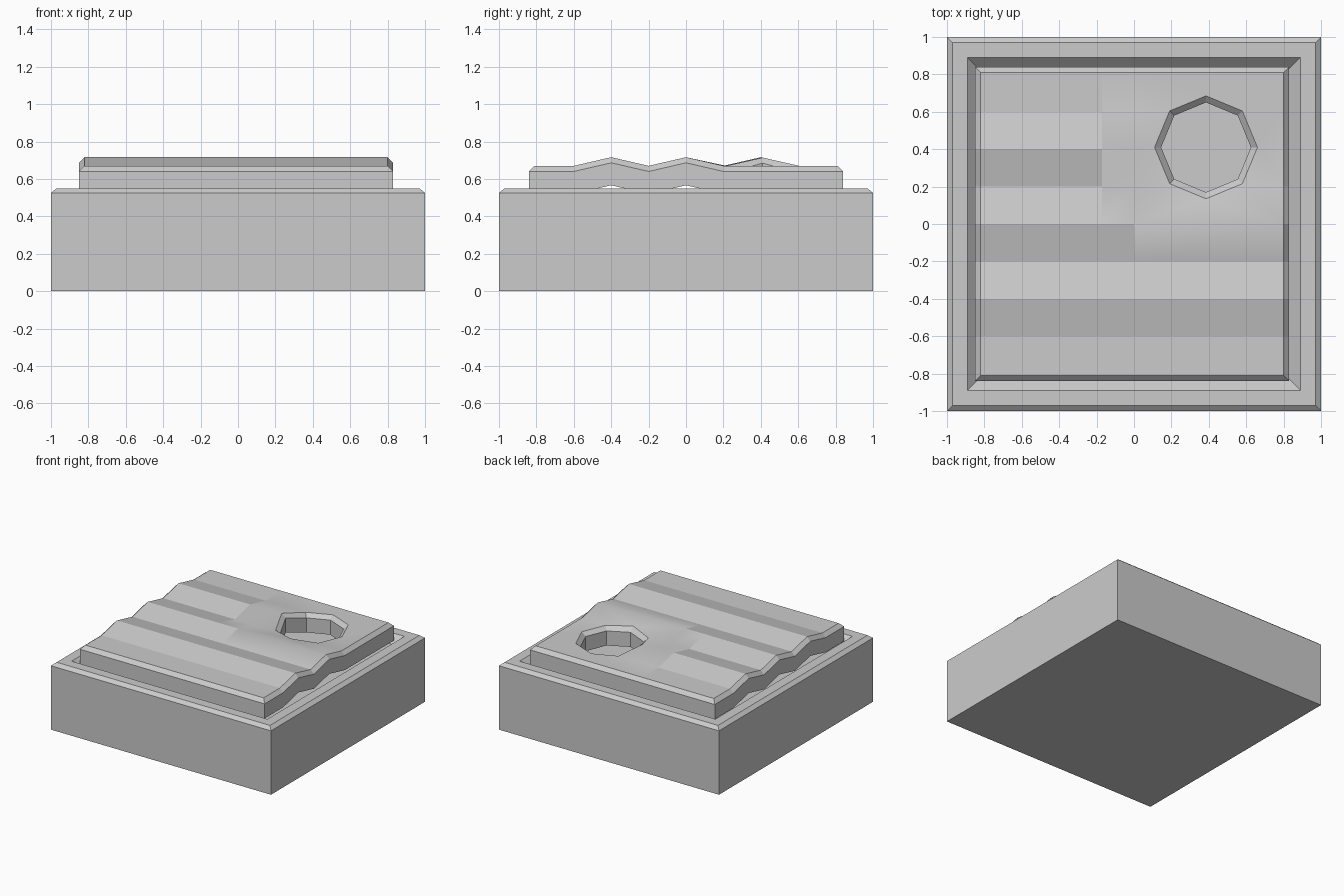
import bpy, bmesh
from math import cos, sin, pi

if "Cube" in bpy.data.objects:
    bpy.data.objects.remove(bpy.data.objects["Cube"])


def finish(name, bm):
    bmesh.ops.recalc_face_normals(bm, faces=bm.faces)
    me = bpy.data.meshes.new(name)
    bm.to_mesh(me)
    bm.free()
    ob = bpy.data.objects.new(name, me)
    bpy.context.collection.objects.link(ob)
    return ob


def bridge(bm, a, b):
    n = len(a)
    for i in range(n):
        k = (i + 1) % n
        bm.faces.new((a[i], a[k], b[k], b[i]))


# Tray base: square rings of (half width, height), with a sunken centre
bm = bmesh.new()
rings = []
for r, z in [(1, 0), (1, .525), (.97, .55), (.89, .55), (.83, .49)]:
    rings.append([bm.verts.new((sx * r, sy * r, z))
                  for sx, sy in ((-1, -1), (1, -1), (1, 1), (-1, 1))])
for a, b in zip(rings, rings[1:]):
    bridge(bm, a, b)
bm.faces.new(rings[0])
bm.faces.new(rings[-1])
finish("tray_base", bm)


# Wavy slab with three ridges and an octagonal hole
def height(y):
    if abs(y) >= .6:
        return .67
    d = min(abs(y - c) for c in (-.4, 0, .4))
    return .67 + .046 * max(0, 1 - d / .2)


NX, NY = 4, 9
# right-hand edge rows leave out the ridge that ends at the hole
RIGHT_ROWS = [0, 1, 2, 3, 4, 5, 7, 8]
BORDER = ([(i, 0) for i in range(NX)] + [(3, j) for j in RIGHT_ROWS[1:]]
          + [(i, 8) for i in (2, 1, 0)] + [(0, j) for j in range(7, 0, -1)])
HOLE = [('o', k) for k in range(8)]


def layer(bm, inset, radius, drop):
    xs = [-.85 + inset, -.17, 0, .83 - inset]
    ys = [-.84 + inset, -.6, -.4, -.2, 0, .2, .4, .6, .84 - inset]
    v = {}
    for i in range(NX):
        for j in range(NY):
            if (i, j) != (3, 6):
                v[i, j] = bm.verts.new((xs[i], ys[j], height(ys[j]) - drop))
    for k in range(8):
        a = k * pi / 4
        x, y = .385 + radius * cos(a), .41 + radius * sin(a)
        z = .714 if k == 4 else height(y) if y < .2 else .67
        v['o', k] = bm.verts.new((x, y, z - drop))
    return v


def skin(bm, v):
    for i in range(NX - 1):
        for j in range(NY - 1 if i < 2 else 4):
            f = bm.faces.new((v[i, j], v[i + 1, j], v[i + 1, j + 1], v[i, j + 1]))
            f.smooth = (i == 1 and j >= 4) or (i == 2 and j == 3)
    # triangles between the square corner and the hole: step outer or inner ring
    outer = [(3, 5), (3, 7), (3, 8), (2, 8), (2, 7), (2, 6), (2, 5), (2, 4), (3, 4)]
    o = k = 0
    for step in "OIOIOIOIOOIOIOIOI":
        a, b = v[outer[o % 9]], v['o', k % 8]
        if step == "O":
            o += 1
            c = v[outer[o % 9]]
        else:
            k += 1
            c = v['o', k % 8]
        bm.faces.new((a, c, b)).smooth = True


bm = bmesh.new()
top = layer(bm, .03, .275, 0)
mid = layer(bm, 0, .24, .03)
low = layer(bm, 0, .24, .15)
skin(bm, top)
skin(bm, low)
for loop in (BORDER, HOLE):
    t, m, b = ([lay[key] for key in loop] for lay in (top, mid, low))
    bridge(bm, t, m)
    bridge(bm, m, b)
bmesh.ops.delete(bm, geom=[x for x in bm.verts if not x.link_faces], context='VERTS')
for e in bm.edges:
    if len(e.link_faces) == 2 and e.calc_face_angle(0) > .6:
        e.smooth = False
finish("wavy_slab", bm)
